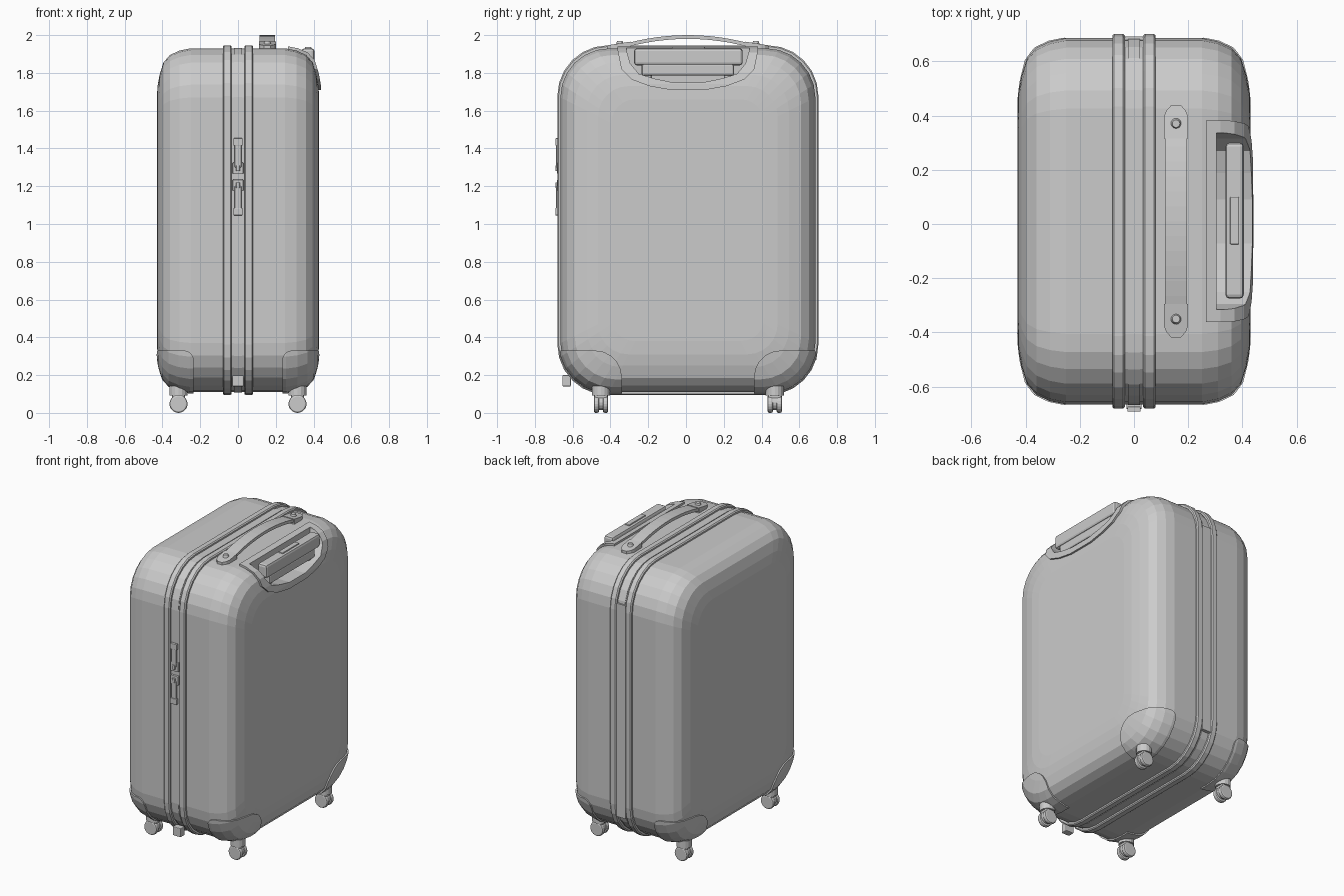
import bpy, bmesh, math
from mathutils import Matrix, Vector

cube = bpy.data.objects.get("Cube")
if cube:
    bpy.data.objects.remove(cube)

grey = bpy.data.materials.new("plain grey")
grey.use_nodes = True
grey.diffuse_color = (0.6, 0.6, 0.6, 1)
grey.node_tree.nodes["Principled BSDF"].inputs["Base Color"].default_value = grey.diffuse_color

CY, CZ, HX, HY, HZ = 0.01, 1.02, 0.43, 0.675, 0.91


def finish(name, bm):
    bmesh.ops.recalc_face_normals(bm, faces=bm.faces)
    me = bpy.data.meshes.new(name)
    bm.to_mesh(me)
    bm.free()
    me.materials.append(grey)
    ob = bpy.data.objects.new(name, me)
    bpy.context.collection.objects.link(ob)
    return ob


def loft(name, rings):
    """Skin a list of equal-length closed rings and cap both ends."""
    bm = bmesh.new()
    vs = [[bm.verts.new(p) for p in ring] for ring in rings]
    n = len(vs[0])
    for a, b in zip(vs, vs[1:]):
        for i in range(n):
            bm.faces.new((a[i], a[(i + 1) % n], b[(i + 1) % n], b[i]))
    bm.faces.new(vs[0])
    bm.faces.new(vs[-1])
    return finish(name, bm)


def ring(x, inset, steps=6):
    """Rounded rectangle in the side plane."""
    r = max(0.26 - inset * 0.5, 0.12)
    pts = []
    for k, (sy, sz) in enumerate([(1, 1), (-1, 1), (-1, -1), (1, -1)]):
        for i in range(steps + 1):
            a = math.pi / 2 * (k + i / steps)
            pts.append((x, CY + sy * (HY - inset - r) + r * math.cos(a),
                        CZ + sz * (HZ - inset - r) + r * math.sin(a)))
    return pts


def shell(name, out=0.0):
    half = [(0.25, 0), (0.31, 0.012), (0.36, 0.035), (0.395, 0.075),
            (0.415, 0.14), (0.426, 0.2), (HX, 0.27)]
    prof = [(-x, d) for x, d in reversed(half)] + half
    k = (HX + out) / HX
    return loft(name, [ring(x * k, d - out) for x, d in prof])


def box(name, lo, hi, bevel=0.0):
    bm = bmesh.new()
    bmesh.ops.create_cube(bm, size=1)
    for v in bm.verts:
        v.co = [lo[i] + (v.co[i] + 0.5) * (hi[i] - lo[i]) for i in range(3)]
    if bevel:
        bmesh.ops.bevel(bm, geom=bm.edges[:], offset=bevel, segments=2,
                        profile=0.5, affect='EDGES')
    return finish(name, bm)


def cyl(name, center, r, depth, axis='Z', sides=16, r2=None):
    bm = bmesh.new()
    rot = {'X': Matrix.Rotation(math.pi / 2, 4, 'Y'),
           'Y': Matrix.Rotation(math.pi / 2, 4, 'X'), 'Z': Matrix()}[axis]
    bmesh.ops.create_cone(bm, cap_ends=True, segments=sides, radius1=r,
                          radius2=r if r2 is None else r2, depth=depth,
                          matrix=Matrix.Translation(center) @ rot)
    return finish(name, bm)


def boolean(ob, cutter, op):
    m = ob.modifiers.new("cut", 'BOOLEAN')
    m.object, m.operation, m.solver = cutter, op, 'EXACT'
    dg = bpy.context.evaluated_depsgraph_get()
    me = bpy.data.meshes.new_from_object(ob.evaluated_get(dg))
    ob.modifiers.clear()
    ob.data = me
    bpy.data.objects.remove(cutter)


def bowl(name, x, half, bottom, side):
    """Prism with a bowl-shaped lower edge, used to carve the handle tray."""
    pts = [(half, 2.1), (half, 1.92), (half - 0.02, side)]
    pts += [(half * 0.8, side - 0.055), (half * 0.55, bottom + 0.02), (half * 0.25, bottom)]
    full = pts + [(-y, z) for y, z in reversed(pts)]
    return loft(name, [[(px, y + CY, z) for y, z in full] for px in (x, 0.6)])


# Main shell with the tray for the pull handle
body = shell("case_shell")
boolean(body, bowl("tray_cutter", 0.29, 0.35, 1.73, 1.83), 'DIFFERENCE')
tray = shell("handle_tray_rim", 0.012)
boolean(tray, bowl("rim_cutter", 0.265, 0.372, 1.71, 1.82), 'INTERSECT')
boolean(tray, bowl("hollow_cutter", 0.305, 0.325, 1.75, 1.85), 'DIFFERENCE')

# Seam ridges, zip tape and rear hinge strip
for side, s in (("left", 1), ("right", -1)):
    loft(side + "_seam_ridge", [ring(s * x, d) for x, d in
         ((0.034, 0.01), (0.034, -0.01), (0.041, -0.016), (0.073, -0.016),
          (0.08, -0.01), (0.08, 0.01))])
loft("zip_tape", [ring(x, -0.003) for x in (-0.022, 0.022)])
box("rear_hinge_strip", (-0.034, 0.67, 0.28), (0.034, 0.692, 1.72))
box("zip_end_stop", (-0.03, -0.655, 0.14), (0.03, -0.61, 0.2), 0.005)


# Corner guards and casters
def corner_guard(name, sx, sy):
    guard = shell(name, 0.008)
    bm = bmesh.new()
    bmesh.ops.create_cube(bm, size=1)
    lo, hi = Vector((0.235, 0.35, 0)), Vector((0.7, 1, 0.33))
    for v in bm.verts:
        v.co = [lo[i] + (v.co[i] + 0.5) * (hi[i] - lo[i]) for i in range(3)]
    for axis, width in ((1, 0.14), (0, 0.05)):
        edges = [e for e in bm.edges if all(
            v.co.z > 0.32 and abs(v.co[axis] - lo[axis]) < 0.001 for v in e.verts)]
        bmesh.ops.bevel(bm, geom=edges, offset=width, segments=5,
                        profile=0.5, affect='EDGES')
    for v in bm.verts:
        v.co.x *= sx
        v.co.y = v.co.y * sy + CY
    boolean(guard, finish("guard_cutter", bm), 'INTERSECT')


for fb, sy in (("front", -1), ("rear", 1)):
    for lr, sx in (("left", 1), ("right", -1)):
        tag = fb + "_" + lr
        corner_guard(tag + "_corner_guard", sx, sy)
        x, y = sx * 0.315, CY + sy * 0.46
        cyl(tag + "_caster_plate", (x, y, 0.118), 0.048, 0.05)
        cyl(tag + "_caster_stem", (x, y, 0.085), 0.022, 0.05)
        cyl(tag + "_caster_hub", (x, y, 0.055), 0.04, 0.03, 'Y')
        box(tag + "_caster_fork", (x - 0.034, y - 0.036, 0.07), (x + 0.034, y + 0.036, 0.102), 0.012)
        for i, d in enumerate((-0.024, 0.024)):
            wheel = cyl(tag + "_wheel_%d" % (i + 1), (x, y + d, 0.048), 0.048, 0.028, 'Y', 20)
            bev = wheel.modifiers.new("round", 'BEVEL')
            bev.width, bev.segments = 0.009, 2

# Top carry handle: arched strap, rounded end pads and rivets
HXC = 0.155
rows = []
for i in range(13):
    t = -1 + i / 6
    y, z = CY + t * 0.33, 1.955 + 0.045 * (1 - t * t)
    rows.append([(HXC - 0.04, y, z), (HXC + 0.04, y, z),
                 (HXC + 0.04, y, z - 0.02), (HXC - 0.04, y, z - 0.02)])
loft("carry_strap", rows)
for tag, s in (("front", -1), ("rear", 1)):
    outline = [(0.045, 0.305), (0.045, 0.385), (0.036, 0.408), (0.018, 0.428)]
    outline += [(-x, y) for x, y in reversed(outline)]
    loft(tag + "_strap_pad", [[(HXC + x, CY + s * y, z - (y - 0.3) * 0.16)
                               for x, y in outline] for z in (1.925, 1.966)])
    cyl(tag + "_strap_rivet", (HXC, CY + s * 0.36, 1.96), 0.021, 0.02, r2=0.014)

# Retracted pull handle
box("pull_handle_bar", (0.337, -0.275, 1.84), (0.405, 0.3, 1.93), 0.015)
box("pull_handle_grip", (0.342, -0.235, 1.785), (0.4, 0.255, 1.85), 0.012)
box("pull_handle_button", (0.354, -0.075, 1.92), (0.388, 0.1, 1.938), 0.004)
for tag, y in (("front", -0.2), ("rear", 0.22)):
    cyl(tag + "_pull_tube", (0.37, y, 1.77), 0.02, 0.08, sides=12)

# Pair of zip pulls
for tag, s in (("upper", 1), ("lower", -1)):
    def zip_box(part, a, b, w, y0, y1):
        z0, z1 = sorted((1.25 + s * a, 1.25 + s * b))
        box(tag + "_zip_" + part, (-w, y0, z0), (w, y1, z1), 0.003)
    zip_box("slider", 0.015, 0.075, 0.028, -0.682, -0.655)
    zip_box("bridge", 0.03, 0.06, 0.01, -0.692, -0.675)
    zip_box("tab", 0.05, 0.2, 0.018, -0.687, -0.677)
    zip_box("tab_end", 0.165, 0.204, 0.024, -0.692, -0.673)
